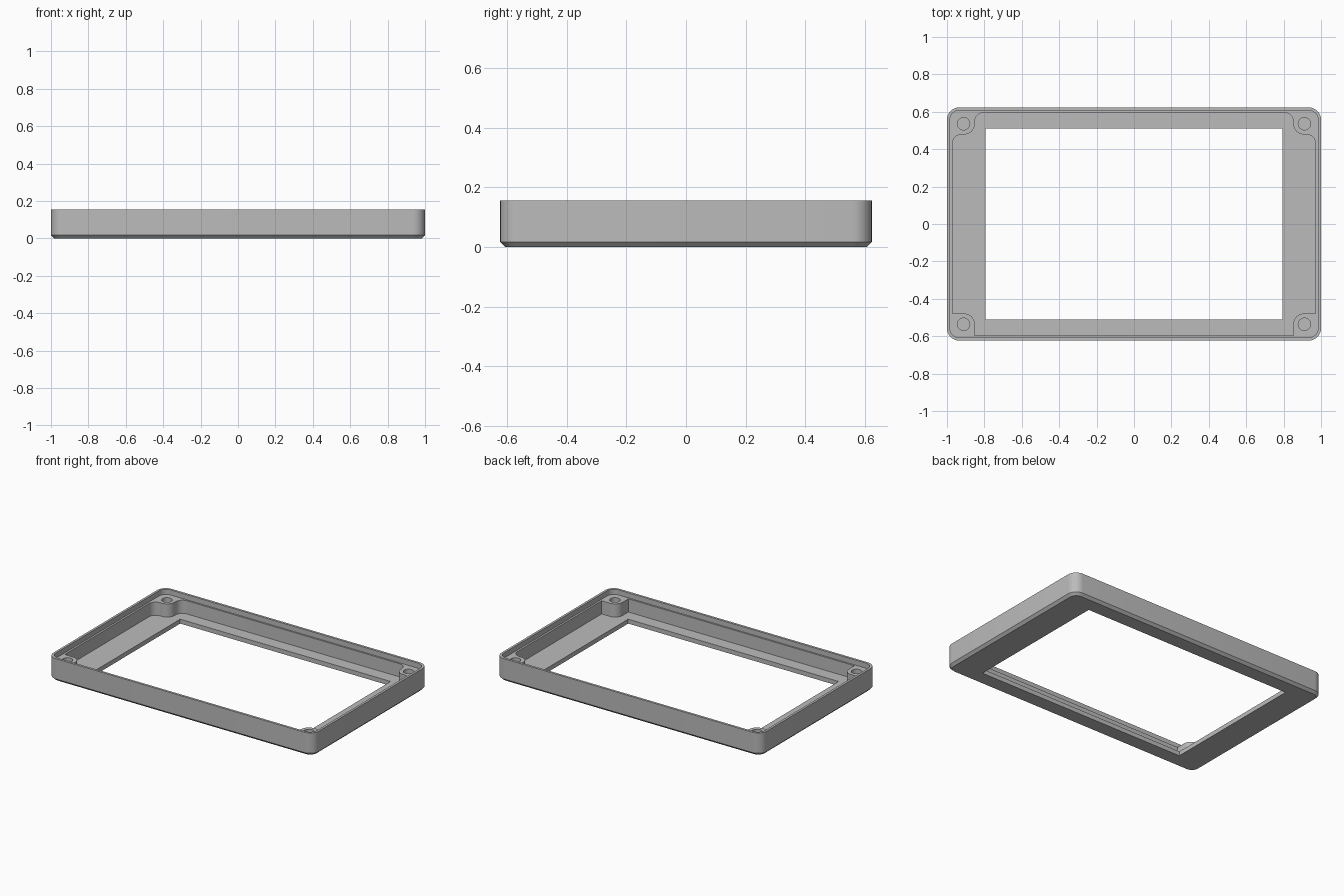
import bpy, bmesh, math
from mathutils import Vector

cube = bpy.data.objects.get("Cube")
if cube:
    bpy.data.objects.remove(cube, do_unlink=True)

HEIGHT, FLOOR, LEDGE = 0.155, 0.03, 0.12
HALF_X, HALF_Y = 1.0, 0.623
CHAMFER = 0.017

grey = bpy.data.materials.new("plain_grey")
grey.use_nodes = True
grey.diffuse_color = (0.5, 0.5, 0.5, 1)
grey.node_tree.nodes["Principled BSDF"].inputs["Base Color"].default_value = (0.5, 0.5, 0.5, 1)


def rounded(corners, steps=8):
    """Outline from (x, y, radius) corners, each right angle rounded by its radius."""
    pts = []
    for i, (x, y, r) in enumerate(corners):
        p = Vector((x, y))
        if r == 0:
            pts.append(p)
            continue
        a = (Vector(corners[i - 1][:2]) - p).normalized() * r
        b = (Vector(corners[(i + 1) % len(corners)][:2]) - p).normalized() * r
        for k in range(steps + 1):
            t = math.pi / 2 * k / steps
            pts.append(p + a * (1 - math.sin(t)) + b * (1 - math.cos(t)))
    return pts


def rect(hx, hy, r):
    return rounded([(hx, hy, r), (-hx, hy, r), (-hx, -hy, r), (hx, -hy, r)])


def loft(name, layers):
    """Closed solid through outlines stacked at given heights."""
    bm = bmesh.new()
    rings = [[bm.verts.new((p.x, p.y, z)) for p in pts] for pts, z in layers]
    n = len(rings[0])
    for low, high in zip(rings, rings[1:]):
        for i in range(n):
            j = (i + 1) % n
            bm.faces.new((low[i], low[j], high[j], high[i]))
    bm.faces.new(rings[0][::-1])
    bm.faces.new(rings[-1])
    bmesh.ops.recalc_face_normals(bm, faces=bm.faces)
    mesh = bpy.data.meshes.new(name)
    bm.to_mesh(mesh)
    bm.free()
    mesh.materials.append(grey)
    obj = bpy.data.objects.new(name, mesh)
    bpy.context.collection.objects.link(obj)
    return obj


# Outer shell with a chamfered bottom edge
frame = loft("bezel_frame", [
    (rect(HALF_X - CHAMFER, HALF_Y - CHAMFER, 0.065 - CHAMFER), 0),
    (rect(HALF_X, HALF_Y, 0.065), CHAMFER),
    (rect(HALF_X, HALF_Y, 0.065), HEIGHT)])

# Recessed lip around the rim
top = HEIGHT + 0.1
lip = rect(HALF_X - 0.016, HALF_Y - 0.016, 0.05)
cutters = [loft("lip_cutter", [(lip, LEDGE), (lip, top)])]

# Cavity that leaves a boss in each corner; the back bosses blend into the walls
cx, cy, bx, by = 0.971, 0.596, 0.852, 0.479
boss_r, blend = 0.055, 0.05
cavity = rounded([
    (cx, by, blend), (bx, by, boss_r), (bx, cy, blend),
    (-bx, cy, blend), (-bx, by, boss_r), (-cx, by, blend),
    (-cx, -by, 0), (-bx, -by, boss_r), (-bx, -cy, 0),
    (bx, -cy, 0), (bx, -by, boss_r), (cx, -by, 0)])
cutters.append(loft("cavity_cutter", [(cavity, FLOOR), (cavity, top)]))

# Display window through the floor
window = rect(0.793, 0.51, 0)
cutters.append(loft("window_cutter", [(window, -0.1), (window, top)]))

# Screw holes in the bosses
for sx in (-1, 1):
    for sy in (-1, 1):
        hole = [Vector((sx * 0.911 + 0.033 * math.cos(t), sy * 0.536 + 0.033 * math.sin(t)))
                for t in (math.tau * k / 32 for k in range(32))]
        cutters.append(loft("hole_cutter", [(hole, FLOOR), (hole, top)]))

# Cut everything out of the shell
bpy.context.view_layer.objects.active = frame
for cutter in cutters:
    mod = frame.modifiers.new("cut", 'BOOLEAN')
    mod.operation, mod.solver, mod.object = 'DIFFERENCE', 'EXACT', cutter
    bpy.ops.object.modifier_apply(modifier=mod.name)
    bpy.data.objects.remove(cutter, do_unlink=True)

bpy.ops.object.select_all(action='DESELECT')
frame.select_set(True)
bpy.ops.object.shade_smooth_by_angle(angle=math.radians(30))
